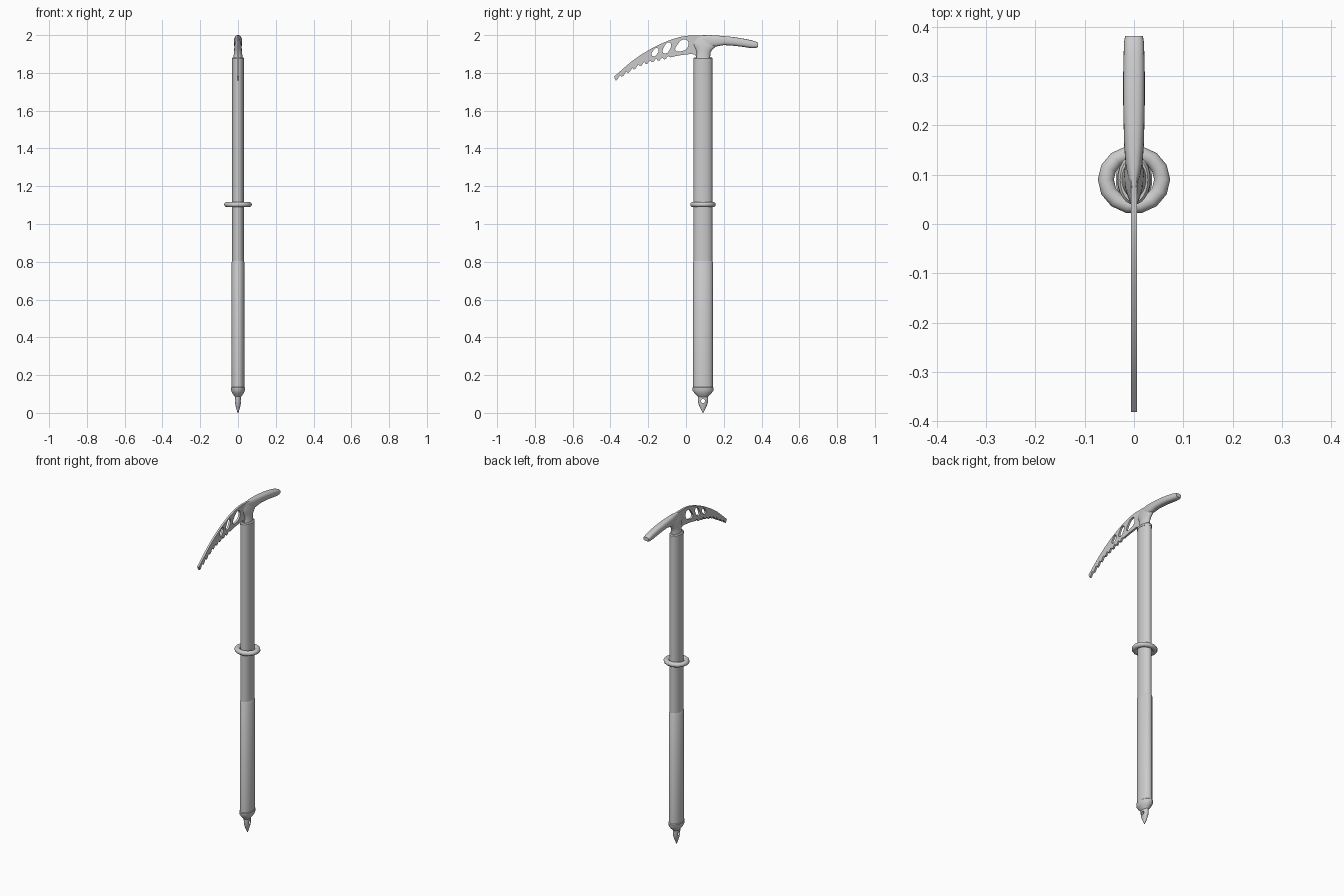
import bpy, bmesh, math
from mathutils import Matrix

if "Cube" in bpy.data.objects:
    bpy.data.objects.remove(bpy.data.objects["Cube"])

CY = 0.09  # shaft axis


def finish(obj, angle=35):
    bpy.ops.object.select_all(action='DESELECT')
    obj.select_set(True)
    bpy.context.view_layer.objects.active = obj
    bpy.ops.object.shade_smooth_by_angle(angle=math.radians(angle))
    return obj


def loft(name, sections, along='z', sides=24, power=1.0):
    """Skin rings of (y, z, half depth, half width) stacked along z or y."""
    bm = bmesh.new()
    rings = []
    for y, z, d, w in sections:
        ring = []
        for i in range(sides):
            a = 2 * math.pi * i / sides
            c = math.copysign(abs(math.cos(a)) ** power, math.cos(a)) * w
            s = math.copysign(abs(math.sin(a)) ** power, math.sin(a)) * d
            ring.append(bm.verts.new((c, y + s, z) if along == 'z' else (c, y, z + s)))
        rings.append(ring)
    for r0, r1 in zip(rings, rings[1:]):
        for i in range(sides):
            j = (i + 1) % sides
            bm.faces.new((r0[i], r0[j], r1[j], r1[i]))
    bm.faces.new(rings[0][::-1])
    bm.faces.new(rings[-1])
    bmesh.ops.recalc_face_normals(bm, faces=bm.faces)
    me = bpy.data.meshes.new(name)
    bm.to_mesh(me)
    bm.free()
    obj = bpy.data.objects.new(name, me)
    bpy.context.collection.objects.link(obj)
    return finish(obj)


def interp(pts, y):
    for (y0, z0), (y1, z1) in zip(pts, pts[1:]):
        if y <= y1:
            return z0 + (z1 - z0) * (y - y0) / (y1 - y0)
    return pts[-1][1]


# Shaft, lower grip and collar
loft("shaft", [(CY, 0.78, .049, .031), (CY, 1.878, .049, .031)])
loft("lower_grip", [(CY, 0.125, .052, .034), (CY, 0.797, .052, .034), (CY, 0.803, .049, .031)])
loft("top_collar", [(CY, 1.865, .051, .033), (CY, 1.876, .051, .033), (CY, 1.882, .046, .028)])

# Sliding ring
bpy.ops.mesh.primitive_torus_add(major_segments=14, minor_segments=10, location=(0, CY, 1.103),
                                 major_radius=.056, minor_radius=.016)
ring = bpy.context.object
ring.name = "sliding_ring"
ring.scale = (1.02, .96, .9)
finish(ring, 60)

# Ferrule and spike with an eyelet
loft("ferrule", [(CY, .138, .051, .033), (CY, .134, .056, .037), (CY, .118, .055, .036),
                 (CY, .102, .043, .029), (CY, .09, .03, .02), (CY, .082, .024, .014)])
spike = loft("spike", [(CY, .1, .028, .016), (CY, .075, .027, .016), (CY, .055, .026, .016),
                       (CY, .035, .019, .012), (CY, .012, .008, .006), (CY, 0, .002, .002)])
bpy.ops.mesh.primitive_cylinder_add(vertices=20, radius=.011, depth=.2, location=(0, CY, .063),
                                    rotation=(0, math.pi / 2, 0))
cutter = bpy.context.object
cutter.name = "eyelet_cutter"
cutter.hide_render = True
cutter.hide_set(True)
cut = spike.modifiers.new("eyelet", 'BOOLEAN')
cut.object = cutter
cut.solver = 'EXACT'

# Head neck and rounded adze
loft("head_neck", [(CY, 1.865, .042, .028), (.091, 1.885, .037, .024), (.093, 1.91, .038, .021),
                   (.096, 1.926, .046, .02), (.1, 1.942, .06, .019), (.1, 1.96, .064, .016),
                   (.1, 1.985, .05, .009)])
loft("adze", [(.05, 1.966, .032, .006), (.08, 1.968, .031, .009), (.12, 1.969, .031, .017),
              (.16, 1.969, .029, .02), (.2, 1.971, .024, .021), (.25, 1.967, .023, .022),
              (.3, 1.96, .022, .022), (.345, 1.952, .021, .021), (.37, 1.948, .017, .02),
              (.381, 1.948, .011, .018)], along='y', power=.75)

# Pick plate: arched back, toothed underside, three slots
top = [(.1, 1.997), (.02, 1.998), (-.03, 1.991), (-.085, 1.974), (-.137, 1.952), (-.19, 1.925),
       (-.243, 1.893), (-.29, 1.859), (-.34, 1.816), (-.381, 1.78)]
under = [(-.372, 1.765), (-.32, 1.798), (-.243, 1.843), (-.164, 1.867), (-.085, 1.884), (.03, 1.902)]
outline = list(top)
TEETH = 9
y0, y1 = -.372, -.085
for t in range(TEETH):
    for f, drop in ((0, .006), (.3, .006), (.5, -.002), (.75, -.007)):
        y = y0 + (y1 - y0) * (t + f) / TEETH
        outline.append((y, interp(under, y) - drop))
outline += [(-.085, 1.882), (-.04, 1.892), (.03, 1.901), (.05, 1.895), (.058, 1.87), (.1, 1.87)]

slots = [[(-.055, 1.918), (-.045, 1.95), (-.012, 1.977), (.008, 1.97), (.008, 1.935), (-.025, 1.915)],
         [(-.122, 1.908), (-.117, 1.935), (-.092, 1.962), (-.08, 1.955), (-.088, 1.92), (-.105, 1.904)],
         [(-.182, 1.895), (-.175, 1.915), (-.155, 1.932), (-.146, 1.925), (-.152, 1.902), (-.168, 1.888)]]

cu = bpy.data.curves.new("pick_outline", 'CURVE')
cu.dimensions = '2D'
cu.fill_mode = 'BOTH'
cu.extrude = .006
cu.resolution_u = 5
sp = cu.splines.new('POLY')
sp.points.add(len(outline) - 1)
for p, (y, z) in zip(sp.points, outline):
    p.co = (y, z, 0, 1)
sp.use_cyclic_u = True
for slot in slots:
    sp = cu.splines.new('BEZIER')
    sp.bezier_points.add(len(slot) - 1)
    for p, (y, z) in zip(sp.bezier_points, slot):
        p.co = (y, z, 0)
        p.handle_left_type = p.handle_right_type = 'AUTO'
    sp.use_cyclic_u = True
pick = bpy.data.objects.new("pick", cu)
bpy.context.collection.objects.link(pick)
# curve x, y, z become world y, z, x
pick.matrix_world = Matrix(((0, 0, 1, 0), (1, 0, 0, 0), (0, 1, 0, 0), (0, 0, 0, 1)))
bpy.ops.object.select_all(action='DESELECT')
pick.select_set(True)
bpy.context.view_layer.objects.active = pick
bpy.ops.object.convert(target='MESH')
finish(bpy.context.object)
